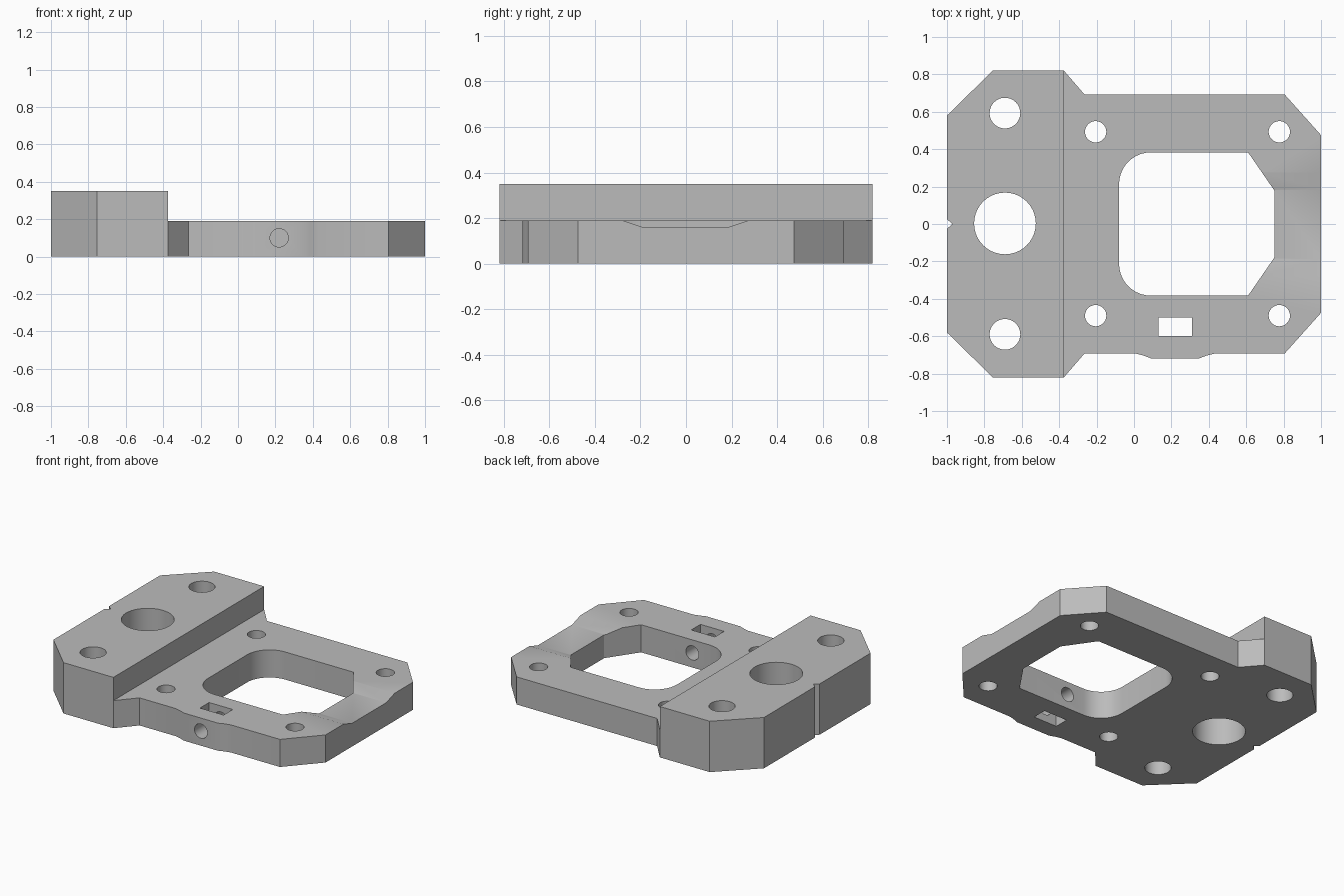
import bpy
import bmesh
import math
from mathutils import Matrix

old = bpy.data.objects.get("Cube")
if old:
    bpy.data.objects.remove(old, do_unlink=True)

BASE_Z, BLOCK_Z, STEP_X = 0.19, 0.35, -0.375

grey = bpy.data.materials.new("plain grey")
grey.use_nodes = True
colour = (0.5, 0.5, 0.5, 1)
grey.diffuse_color = colour
grey.node_tree.nodes["Principled BSDF"].inputs["Base Color"].default_value = colour


def prism(name, points, low, high, matrix=None):
    """Extrude a closed outline from low to high, optionally reoriented."""
    bm = bmesh.new()
    face = bm.faces.new([bm.verts.new((x, y, low)) for x, y in points])
    side = bmesh.ops.extrude_face_region(bm, geom=[face])["geom"]
    top = [v for v in side if isinstance(v, bmesh.types.BMVert)]
    bmesh.ops.translate(bm, verts=top, vec=(0, 0, high - low))
    if matrix:
        bm.transform(matrix)
    bmesh.ops.recalc_face_normals(bm, faces=bm.faces[:])
    mesh = bpy.data.meshes.new(name)
    bm.to_mesh(mesh)
    bm.free()
    mesh.materials.append(grey)
    obj = bpy.data.objects.new(name, mesh)
    bpy.context.collection.objects.link(obj)
    return obj


def arc(cx, cy, r, start, end, steps):
    angles = [math.radians(start + (end - start) * i / steps) for i in range(steps + 1)]
    return [(cx + r * math.cos(a), cy + r * math.sin(a)) for a in angles]


def circle(cx, cy, r, n=40):
    return arc(cx, cy, r, 0, 360, n)[:-1]


def rect(x0, x1, y0, y1):
    return [(x0, y0), (x1, y0), (x1, y1), (x0, y1)]


# Body outline: mirrored half profile, plus the bulge around the front screw
half = [(-1, 0.58), (-0.755, 0.82), (STEP_X, 0.82), (-0.265, 0.693),
        (0.805, 0.693), (1, 0.475)]
front = [(x, -y) for x, y in half]
bulge = [(0.01, -0.693), (0.05, -0.703), (0.09, -0.718), (0.35, -0.718),
         (0.39, -0.703), (0.43, -0.693)]
notch = [(-1, 0.025), (-0.97, 0), (-1, -0.025)]
outline = half + front[:3:-1] + bulge[::-1] + front[3::-1] + notch[::-1]
body = prism("mounting_plate", outline, 0, BLOCK_Z)

cutters = []


def through(name, points):
    cutters.append(prism(name, points, -0.1, 0.5))


# Lower the plate beside the thick block
cutters.append(prism("step_cutter", rect(STEP_X, 1.2, -1, 1), BASE_Z, 0.5))

# Central opening: rounded on the block side, chamfered on the other
through("opening_cutter",
        [(0.61, 0.383)] + arc(0.09, 0.213, 0.17, 90, 180, 10)
        + arc(0.09, -0.213, 0.17, 180, 270, 10)
        + [(0.61, -0.383), (0.75, -0.18), (0.75, 0.18)])

# Vertical holes
through("rod_hole_cutter", circle(-0.69, 0.003, 0.165))
for y in (-0.59, 0.593):
    through("block_hole_cutter", circle(-0.69, y, 0.082))
for x in (-0.205, 0.777):
    for y in (-0.49, 0.493):
        through("screw_hole_cutter", circle(x, y, 0.057))
through("nut_slot_cutter", rect(0.13, 0.31, -0.6, -0.5))

# Horizontal screw hole through the front bar
to_front = Matrix.Rotation(math.radians(90), 4, "X")
cutters.append(prism("side_hole_cutter", circle(0.22, 0.1, 0.049, 32), 0.2, 0.9, to_front))

# Shallow trough across the end bar; the profile lies in y and z
to_side = Matrix(((0, 0, 1, 0), (1, 0, 0, 0), (0, 1, 0, 0), (0, 0, 0, 1)))
trough = [(-0.28, BASE_Z), (-0.19, 0.16), (0.185, 0.16), (0.275, BASE_Z),
          (0.275, 0.3), (-0.28, 0.3)]
cutters.append(prism("trough_cutter", trough, 0.5, 1.2, to_side))

# Apply the cuts and remove the cutters
bpy.ops.object.select_all(action="DESELECT")
body.select_set(True)
bpy.context.view_layer.objects.active = body
for cutter in cutters:
    cutter.hide_render = True
    mod = body.modifiers.new(cutter.name, "BOOLEAN")
    mod.operation = "DIFFERENCE"
    mod.solver = "EXACT"
    mod.object = cutter
    bpy.ops.object.modifier_apply(modifier=mod.name)
    bpy.data.objects.remove(cutter, do_unlink=True)

bpy.ops.object.shade_smooth_by_angle(angle=math.radians(30))
